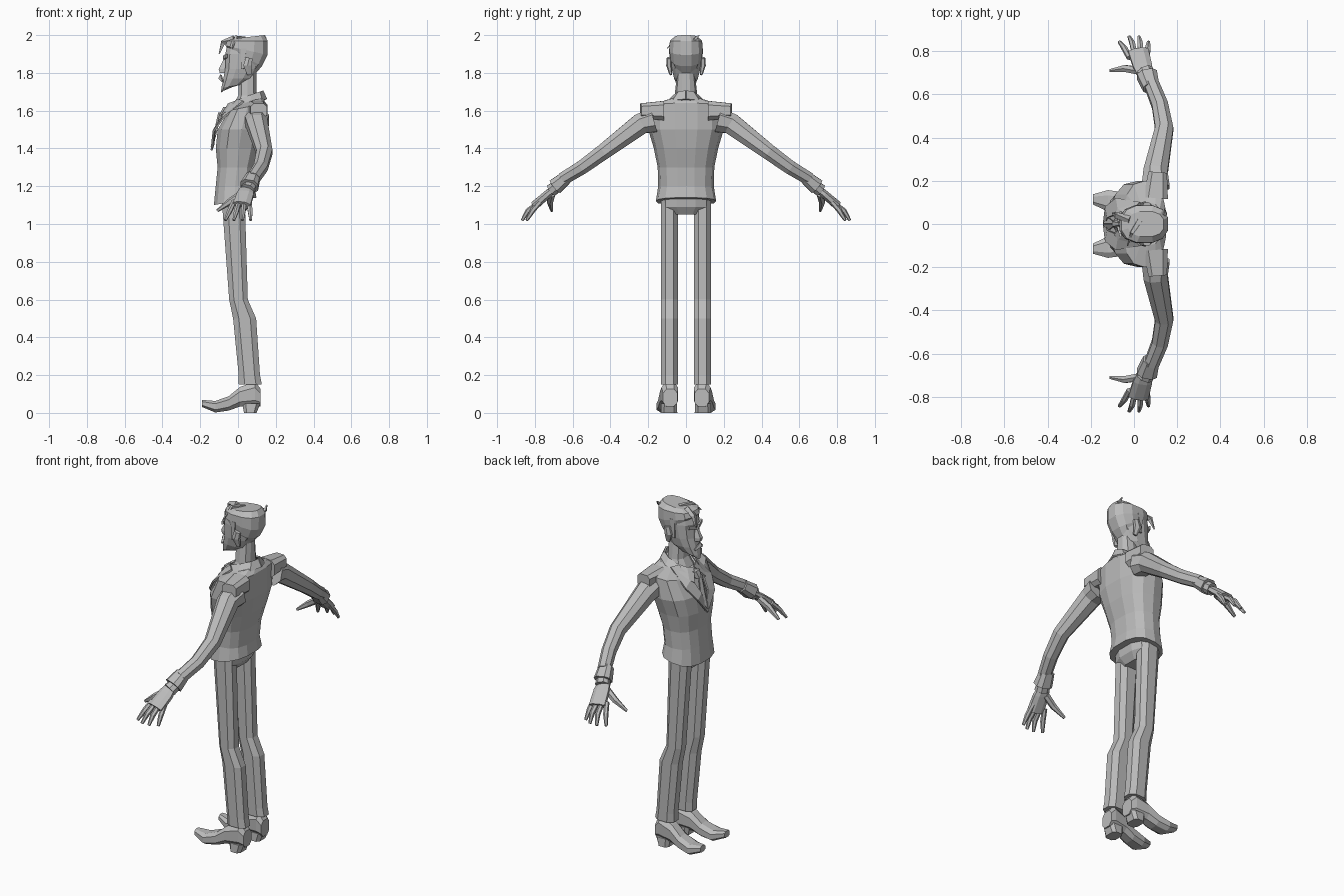
import bpy, bmesh, math
from mathutils import Vector

default_cube = bpy.data.objects.get("Cube")
if default_cube:
    bpy.data.objects.remove(default_cube)

shade = (0.5, 0.5, 0.5, 1)
grey = bpy.data.materials.new("plain grey")
grey.use_nodes = True
grey.diffuse_color = shade
grey.node_tree.nodes["Principled BSDF"].inputs["Base Color"].default_value = shade


def finish(name, mesh_builder, mirror, thickness=0):
    """Turn a bmesh into an object, optionally thickened and mirrored across y."""
    bmesh.ops.recalc_face_normals(mesh_builder, faces=mesh_builder.faces[:])
    mesh = bpy.data.meshes.new(name)
    mesh_builder.to_mesh(mesh)
    mesh_builder.free()
    mesh.materials.append(grey)
    part = bpy.data.objects.new(name, mesh)
    bpy.context.collection.objects.link(part)
    if thickness:
        solidify = part.modifiers.new("thickness", "SOLIDIFY")
        solidify.thickness = thickness
        solidify.offset = 0
    if mirror:
        part.modifiers.new("mirror", "MIRROR").use_axis = (False, True, False)


def loft(name, rings, sides, power, mirror):
    """Skin a list of (centre, u, v) rings and close both ends."""
    builder = bmesh.new()

    def soften(value):
        return math.copysign(abs(value) ** power, value)

    angles = [math.tau * (i + 0.5) / sides for i in range(sides)]
    loops = [[builder.verts.new(centre + u * soften(math.cos(a)) + v * soften(math.sin(a)))
              for a in angles] for centre, u, v in rings]
    for lower, upper in zip(loops, loops[1:]):
        for i in range(sides):
            j = (i + 1) % sides
            builder.faces.new((lower[i], lower[j], upper[j], upper[i]))
    builder.faces.new(loops[0])
    builder.faces.new(loops[-1])
    finish(name, builder, mirror)


def no_tilt(z):
    return 0


def stack(name, levels, sides=8, power=0.8, y=0, mirror=False, tilt=no_tilt):
    """Upright body from levels of (height, front x, back x, half width)."""
    rings = []
    for z, front, back, half in levels:
        centre = Vector(((front + back) / 2, y, z))
        rings.append((centre, Vector(((back - front) / 2, 0, tilt(z))), Vector((0, half, 0))))
    loft(name, rings, sides, power, mirror)


def limb(name, path, sides=8, power=0.9, flat=1, hint=(1, 0, 0), mirror=True):
    """Tube along points of (x, y, z, radius), flattened across the hint direction."""
    points = [Vector(p[:3]) for p in path]
    rings = []
    for i, point in enumerate(points):
        ahead = points[min(i + 1, len(points) - 1)]
        along = (ahead - points[max(i - 1, 0)]).normalized()
        u = Vector(hint)
        u = (u - along * u.dot(along)).normalized()
        radius = path[i][-1]
        rings.append((point, u * radius, along.cross(u) * radius * flat))
    loft(name, rings, sides, power, mirror)


def strip(name, first_edge, second_edge, thickness=0.01):
    """Mirrored strip of cloth or hair between two edges."""
    builder = bmesh.new()
    first = [builder.verts.new(p) for p in first_edge]
    second = [builder.verts.new(p) for p in second_edge]
    for i in range(len(first) - 1):
        builder.faces.new((first[i], first[i + 1], second[i + 1], second[i]))
    finish(name, builder, True, thickness)


# Jacket body, tilted forward at the shoulders
def jacket_tilt(z):
    return 0.02 if z > 1.55 or z < 1.15 else 0


stack("jacket", [(1.12, -.13, .1, .16), (1.2, -.12, .09, .147), (1.3, -.11, .1, .15),
                 (1.4, -.12, .13, .17), (1.5, -.11, .15, .2), (1.62, -.05, .15, .2),
                 (1.65, 0, .13, .1)], sides=14, tilt=jacket_tilt)

# Lapels and tie
strip("lapel", [(.03, .1, 1.65), (-.08, .12, 1.56), (-.13, .08, 1.49), (-.14, 0, 1.39)],
      [(0, .07, 1.66), (-.07, .05, 1.59), (-.12, .03, 1.51), (-.13, 0, 1.42)])
stack("tie_knot", [(1.58, -.1, -.05, .015), (1.62, -.08, -.03, .03)], sides=6)
strip("tie_blade", [(-.09, .01, 1.59), (-.12, .03, 1.47)], [(-.1, 0, 1.59), (-.14, 0, 1.41)])


# Shirt collar sloping down towards the throat
def collar_edge(middle, length, width, height, slope):
    turns = [math.pi * i / 5 for i in range(6)]
    return [(middle - length * math.cos(t), width * math.sin(t), height - slope * math.cos(t))
            for t in turns]


inner_edge = collar_edge(.04, .09, .065, 1.67, .035)
outer_edge = collar_edge(.03, .12, .115, 1.62, .04)
outer_edge[0] = (-.09, .05, 1.57)
strip("shirt_collar", inner_edge, outer_edge)

# Sleeves, shoulder pads and cuffs
limb("shoulder_pad", [(.1, .12, 1.6, .06), (.11, .24, 1.6, .045)], power=0.6, flat=0.9)
limb("sleeve", [(.1, .17, 1.55, .07), (.1, .24, 1.53, .06), (.14, .44, 1.38, .045),
                (.12, .55, 1.3, .04), (.08, .65, 1.24, .037)])
limb("jacket_cuff", [(.08, .63, 1.25, .04), (.06, .69, 1.2, .05)], power=0.75, flat=0.9)
limb("shirt_cuff", [(.07, .67, 1.21, .035), (.05, .71, 1.18, .04)], flat=0.9)

# Hands with fanned fingers
limb("palm", [(.05, .68, 1.2, .03), (.04, .73, 1.16, .047), (.02, .8, 1.1, .05)], flat=0.5)
for i, label in enumerate(("index", "middle", "ring", "little")):
    fan = i - 1.5
    reach = 0.87 - 0.012 * fan ** 2
    knuckle = 0.02 + 0.027 * fan
    tip = 0.045 * fan
    limb(label + "_finger", [(knuckle, .77, 1.12, .014), ((knuckle + tip) / 2, reach - .03, 1.07, .014),
                             (tip, reach, 1.02, .008)], sides=6)
limb("thumb", [(.02, .71, 1.16, .02), (-.04, .72, 1.12, .018), (-.11, .71, 1.07, .008)],
     sides=6, hint=(0, 1, 0))

# Trousers
stack("hips", [(1.05, -.06, .03, .09), (1.09, -.08, .06, .13), (1.16, -.09, .07, .13)], sides=10)
profile = [(.15, 0, .13), (.2, 0, .12), (.5, -.03, .1), (.6, -.05, .055), (1.13, -.09, .04)]
stack("trouser_leg", [(*level, .047) for level in profile], y=.087, mirror=True)

# Shoes with a separate heel block
shoe_rings = []
for x, bottom, top, half in [(.12, .03, .13, .04), (.09, .03, .17, .047), (.01, .03, .14, .047),
                             (-.05, .01, .09, .05), (-.12, 0, .065, .053), (-.19, .03, .07, .025)]:
    centre = Vector((x, 0.095 - x / 10, (bottom + top) / 2))
    shoe_rings.append((centre, Vector((0, half, 0)), Vector((0, 0, (top - bottom) / 2))))
loft("shoe", shoe_rings, sides=8, power=0.75, mirror=True)
stack("shoe_heel", [(0, .03, .1, .046), (.05, .02, .12, .044)], power=0.6, y=.09, mirror=True)


# Neck and head, with the jaw sloping down to a pointed chin
def jaw_tilt(z):
    return max(0, 1.77 - z) / 4


stack("neck", [(1.63, -.03, .12, .075), (1.68, 0, .1, .06), (1.8, 0, .1, .047)], sides=10)
stack("head", [(1.71, -.09, -.05, .02), (1.73, -.09, .03, .045), (1.77, -.08, .08, .065),
               (1.82, -.07, .11, .077), (1.9, -.07, .15, .084), (1.95, -.06, .15, .08)],
      sides=12, tilt=jaw_tilt)
stack("nose", [(1.8, -.1, -.04, .02), (1.82, -.106, -.04, .02), (1.88, -.074, -.04, .01)], sides=6)
strip("brow", [(-.075, .01, 1.87), (-.06, .06, 1.88)], [(-.075, .01, 1.89), (-.06, .06, 1.9)])
strip("moustache", [(-.09, 0, 1.79), (-.08, .035, 1.76)], [(-.1, 0, 1.77), (-.08, .03, 1.75)])
limb("ear", [(.06, .08, 1.79, .012), (.05, .09, 1.84, .025), (.06, .09, 1.88, .02)],
     sides=6, flat=0.6)


# Swept hair, low at the nape and high at the brow
def hair_tilt(z):
    return (z - 1.97) / 2


stack("hair", [(1.85, 0, .09, .062), (1.88, -.05, .13, .083), (1.92, -.07, .16, .09),
               (1.97, -.06, .16, .088), (1.99, -.03, .14, .06)], sides=12, tilt=hair_tilt)
strip("sideburn", [(.015, .083, 1.93), (.015, .08, 1.82)], [(.045, .085, 1.93), (.03, .08, 1.82)])

# Loose locks of hair
limb("forelock", [(-.02, .02, 1.98, .018), (-.08, .04, 1.96, .015), (-.1, .05, 1.9, .003)],
     sides=4, mirror=False)
limb("side_lock", [(.03, .02, 1.98, .015), (-.01, -.04, 1.99, .01), (-.03, -.1, 1.93, .003)],
     sides=4, mirror=False)
limb("crown_lock", [(.12, .03, 1.96, .014), (.145, .05, 1.98, .01), (.14, .07, 2, .003)],
     sides=4, mirror=False)
